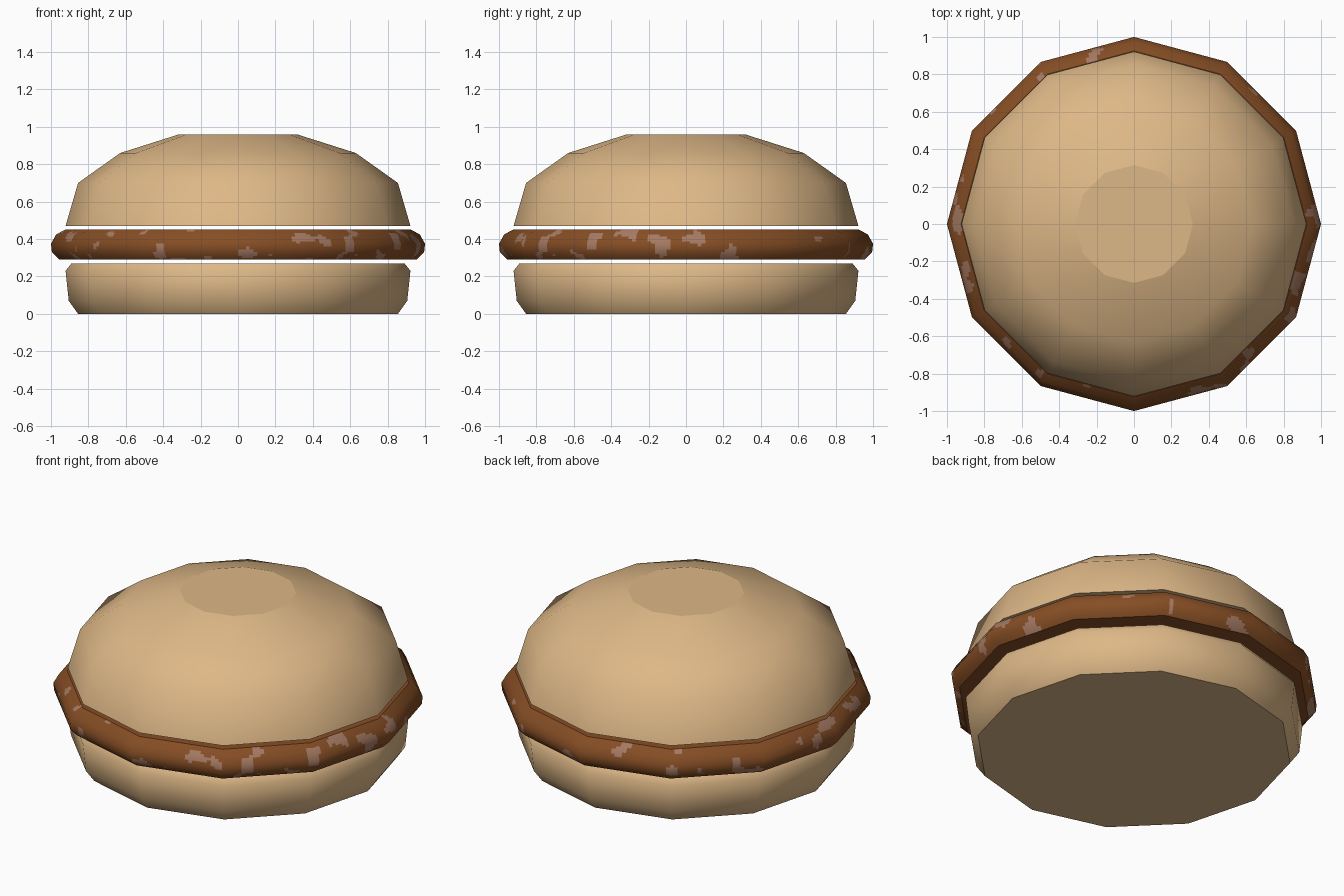
import bpy
import math
from mathutils import Vector, noise

if "Cube" in bpy.data.objects:
    bpy.data.objects.remove(bpy.data.objects["Cube"])

SIDES = 12


def material(name, rgb):
    m = bpy.data.materials.new(name)
    m.diffuse_color = (*rgb, 1.0)
    m.use_nodes = True
    m.node_tree.nodes["Principled BSDF"].inputs["Base Color"].default_value = m.diffuse_color
    return m


bun_mat = material("bun tan", (0.73, 0.479, 0.242))
meat_mat = material("cooked brown", (0.238, 0.076, 0.018))
fleck_mat = material("pale fleck", (0.38, 0.195, 0.125))


def lathe(name, profile, mats, around=1):
    """Twelve-sided lathe with flat end caps; 'around' splits each side into flat strips."""
    n = SIDES * around
    verts = []
    for r, z in profile:
        for i in range(n):
            side, t = divmod(i, around)
            a, b = (math.tau * (side + k) / SIDES for k in (0, 1))
            p = Vector((math.cos(a), math.sin(a))).lerp(Vector((math.cos(b), math.sin(b))), t / around)
            verts.append((p.x * r, p.y * r, z))
    faces = [(j * n + i, j * n + (i + 1) % n, (j + 1) * n + (i + 1) % n, (j + 1) * n + i)
             for j in range(len(profile) - 1) for i in range(n)]
    faces.append(tuple(reversed(range(n))))
    top = (len(profile) - 1) * n
    faces.append(tuple(range(top, top + n)))
    mesh = bpy.data.meshes.new(name)
    mesh.from_pydata(verts, [], faces)
    for m in mats:
        mesh.materials.append(m)
    for f in mesh.polygons:
        f.use_smooth = len(f.vertices) == 4
    obj = bpy.data.objects.new(name, mesh)
    bpy.context.collection.objects.link(obj)
    return obj


def refine(profile, step):
    """Split each straight profile run into short pieces."""
    out = [profile[0]]
    for (r0, z0), (r1, z1) in zip(profile, profile[1:]):
        k = max(1, round(math.hypot(r1 - r0, z1 - z0) / step))
        out += [(r0 + (r1 - r0) * i / k, z0 + (z1 - z0) * i / k) for i in range(1, k + 1)]
    return out


# Buns
lathe("bottom_bun", [(0.855, 0.0), (0.905, 0.07), (0.922, 0.23), (0.89, 0.27)], [bun_mat])
lathe("top_bun", [(0.922, 0.47), (0.855, 0.70), (0.63, 0.86), (0.315, 0.96)], [bun_mat])

# Patty, finely cut so the flecks can be coloured face by face
patty = lathe("patty", refine([(0.955, 0.29), (0.995, 0.33), (1.0, 0.375),
                               (0.972, 0.425), (0.925, 0.45)], 0.016),
              [meat_mat, fleck_mat], around=24)
mesh = patty.data
sides = [f for f in mesh.polygons if len(f.vertices) == 4]
value = {f.index: noise.noise(Vector((f.center.x, f.center.y, f.center.z)) * 11.0) for f in sides}
limit = sorted(value.values())[int(len(value) * 0.88)]
for f in sides:
    f.material_index = int(value[f.index] > limit)

# Rounded shading across the patty rim, flat on its caps
normals = []
for f in mesh.polygons:
    for v in f.vertices:
        if len(f.vertices) == 4:
            co = mesh.vertices[v].co
            out = Vector((co.x, co.y, 0)).normalized()
            tilt = max(-1.0, min(1.0, (co.z - 0.36) / 0.09))
            normals.append((out + Vector((0, 0, tilt * 1.1))).normalized())
        else:
            normals.append(f.normal.copy())
mesh.normals_split_custom_set(normals)
